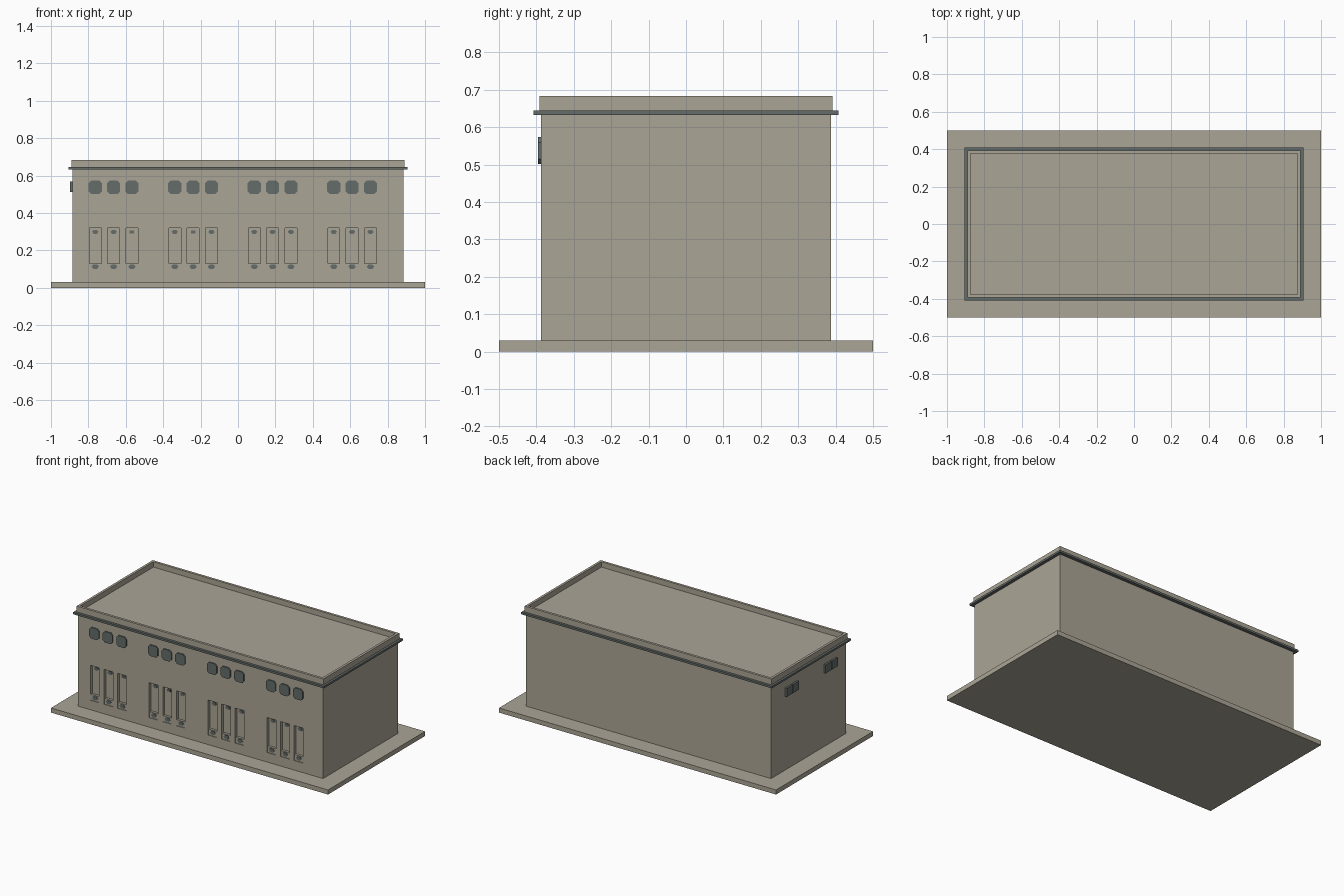
import bpy, bmesh, math
from mathutils import Matrix

if "Cube" in bpy.data.objects:
    bpy.data.objects.remove(bpy.data.objects["Cube"])


def material(name, rgb):
    m = bpy.data.materials.new(name)
    m.diffuse_color = (*rgb, 1)
    m.use_nodes = True
    m.node_tree.nodes["Principled BSDF"].inputs["Base Color"].default_value = m.diffuse_color
    return m


STONE = material("warm_stone", (0.41, 0.375, 0.305))
SLATE = material("slate_grey", (0.127, 0.15, 0.141))


def finish(name, bm, mat):
    bmesh.ops.recalc_face_normals(bm, faces=bm.faces)
    me = bpy.data.meshes.new(name)
    bm.to_mesh(me)
    bm.free()
    me.materials.append(mat)
    ob = bpy.data.objects.new(name, me)
    bpy.context.collection.objects.link(ob)
    return ob


def add_box(bm, x0, x1, y0, y1, z0, z1):
    mat = Matrix.Translation(((x0 + x1) / 2, (y0 + y1) / 2, (z0 + z1) / 2))
    mat = mat @ Matrix.Diagonal((x1 - x0, y1 - y0, z1 - z0, 1))
    bmesh.ops.create_cube(bm, size=1, matrix=mat)


def add_prism(bm, outline, y0, y1):
    """Extrude an (x, z) outline from y0 to y1."""
    a = [bm.verts.new((x, y0, z)) for x, z in outline]
    b = [bm.verts.new((x, y1, z)) for x, z in outline]
    bm.faces.new(a)
    bm.faces.new(b[::-1])
    for i in range(len(a)):
        j = (i + 1) % len(a)
        bm.faces.new((a[i], b[i], b[j], a[j]))


def chamfered(cx, cz, w, h, c):
    w, h = w / 2, h / 2
    pts = [(w, h - c), (w - c, h), (c - w, h), (-w, h - c),
           (-w, c - h), (c - w, -h), (w - c, -h), (w, c - h)]
    return [(cx + x, cz + z) for x, z in pts]


def hexagon(cx, cz, rx, rz):
    return [(cx + rx * math.cos(k * math.pi / 3), cz + rz * math.sin(k * math.pi / 3))
            for k in range(6)]


def frame(name, ox, oy, t, z0, z1, mat):
    """Rectangular ring with outer half sizes ox, oy and thickness t."""
    bm = bmesh.new()
    rings = []
    for x, y, z in ((ox, oy, z0), (ox, oy, z1), (ox - t, oy - t, z1), (ox - t, oy - t, z0)):
        rings.append([bm.verts.new((sx * x, sy * y, z))
                      for sx, sy in ((1, 1), (-1, 1), (-1, -1), (1, -1))])
    for r in range(4):
        a, b = rings[r], rings[(r + 1) % 4]
        for i in range(4):
            j = (i + 1) % 4
            bm.faces.new((a[i], a[j], b[j], b[i]))
    return finish(name, bm, mat)


W, D = 0.885, 0.387            # wall half sizes
GROUPS = (-0.665, -0.24, 0.185, 0.61)
BAYS = [(g + i * 0.098) for g in GROUPS for i in (-1, 0, 1)]
SMALL = (2, 4)                 # bays with a small rectangular vent on top

# Ground slab
bm = bmesh.new()
add_box(bm, -1, 1, -0.5, 0.5, 0, 0.03)
finish("ground_slab", bm, STONE)

# Main walls and flat roof
bm = bmesh.new()
add_box(bm, -W, W, -D, D, 0.03, 0.648)
walls = finish("walls", bm, STONE)

# Tall niches cut into the front wall
bm = bmesh.new()
for x in BAYS:
    add_box(bm, x - 0.032, x + 0.032, -D - 0.05, -D + 0.02, 0.092, 0.32)
cutter = finish("niche_cutter", bm, STONE)
cutter.hide_render = True
cutter.hide_viewport = True
cutter.display_type = 'WIRE'
mod = walls.modifiers.new("niches", 'BOOLEAN')
mod.operation = 'DIFFERENCE'
mod.solver = 'EXACT'
mod.object = cutter

# Niche sills, vents and upper windows
sills, vents, windows = bmesh.new(), bmesh.new(), bmesh.new()
for i, x in enumerate(BAYS):
    add_box(sills, x - 0.032, x + 0.032, -D + 0.004, -D + 0.021, 0.092, 0.13)
    add_prism(vents, hexagon(x, 0.113, 0.02, 0.014), -D + 0.001, -D + 0.006)
    if i in SMALL:
        add_box(vents, x - 0.012, x + 0.012, -D + 0.014, -D + 0.021, 0.291, 0.305)
    else:
        add_prism(vents, hexagon(x, 0.299, 0.017, 0.012), -D + 0.014, -D + 0.021)
    add_prism(windows, chamfered(x, 0.537, 0.07, 0.072, 0.014), -D - 0.008, -D + 0.004)
finish("niche_sills", sills, STONE)
finish("niche_vents", vents, SLATE)
finish("front_windows", windows, SLATE)

# Paired windows on the left wall
bm = bmesh.new()
for cy in (0.18, -0.22):
    for s in (-1, 1):
        y = cy + s * 0.033
        add_box(bm, -W - 0.013, -W + 0.004, y - 0.03, y + 0.03, 0.512, 0.567)
finish("side_windows", bm, SLATE)

# Cornice band and roof parapet
frame("cornice", 0.905, 0.408, 0.025, 0.632, 0.645, SLATE)
frame("parapet", 0.89, 0.392, 0.016, 0.645, 0.683, STONE)
